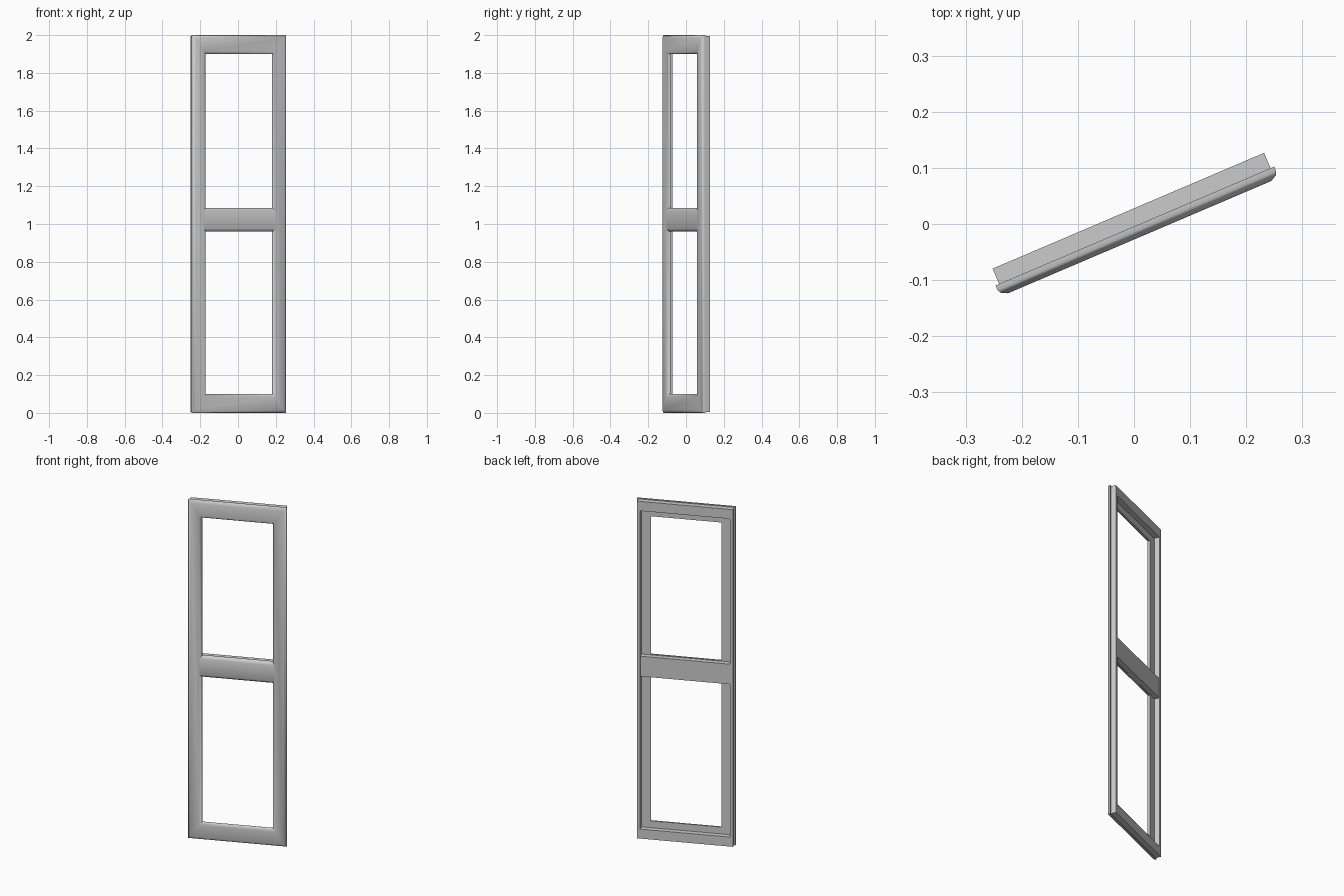
import bpy, bmesh, math

if "Cube" in bpy.data.objects:
    bpy.data.objects.remove(bpy.data.objects["Cube"])

TURN = math.radians(23.1)  # the panel stands turned about z


def finish(name, bm):
    bmesh.ops.recalc_face_normals(bm, faces=bm.faces)
    mesh = bpy.data.meshes.new(name)
    bm.to_mesh(mesh)
    bm.free()
    obj = bpy.data.objects.new(name, mesh)
    bpy.context.collection.objects.link(obj)
    obj.rotation_euler.z = TURN
    bpy.ops.object.select_all(action='DESELECT')
    obj.select_set(True)
    bpy.context.view_layer.objects.active = obj
    bpy.ops.object.shade_smooth_by_angle(angle=math.radians(40))
    return obj


def bridge(bm, rings, closed):
    n = len(rings[0])
    for i in range(len(rings) if closed else len(rings) - 1):
        a, b = rings[i], rings[(i + 1) % len(rings)]
        for j in range(n):
            k = (j + 1) % n
            bm.faces.new((a[j], a[k], b[k], b[j]))


def rail(name, half_length, profile):
    bm = bmesh.new()
    rings = [[bm.verts.new((x, y, z)) for y, z in profile]
             for x in (-half_length, half_length)]
    bridge(bm, rings, False)
    for ring in rings:
        bm.faces.new(ring)
    return finish(name, bm)


# Outer frame: mitred profile of (half width, inset from top/bottom, depth)
section = [
    (0.263, 0.004, 0.0257), (0.263, 0.004, -0.004),   # back lip, outside
    (0.270, 0.0, -0.004), (0.270, 0.0, -0.013),       # rounded front moulding
    (0.2665, 0.0035, -0.0195), (0.255, 0.015, -0.0255),
    (0.208, 0.085, -0.0255), (0.198, 0.095, -0.021),
    (0.193, 0.100, -0.013), (0.193, 0.100, -0.004),
    (0.245, 0.060, -0.004), (0.245, 0.060, 0.0257),   # rebate and lip, inside
]
bm = bmesh.new()
corners = [(-1, False), (1, False), (1, True), (-1, True)]
rings = [[bm.verts.new((s * u, v, 2 - d if top else d)) for u, d, v in section]
         for s, top in corners]
bridge(bm, rings, True)
finish("outer_frame", bm)

# Middle rail: flat back block between the lips
rail("middle_rail_back", 0.246,
     [(-0.006, 0.962), (0.0245, 0.962), (0.0245, 1.081), (-0.006, 1.081)])

# Middle rail: rounded front moulding tucked into the stiles
rail("middle_rail_moulding", 0.208,
     [(-0.004, 0.960), (-0.012, 0.960), (-0.020, 0.965), (-0.0245, 0.976),
      (-0.0245, 1.069), (-0.020, 1.080), (-0.012, 1.085), (-0.004, 1.085)])
